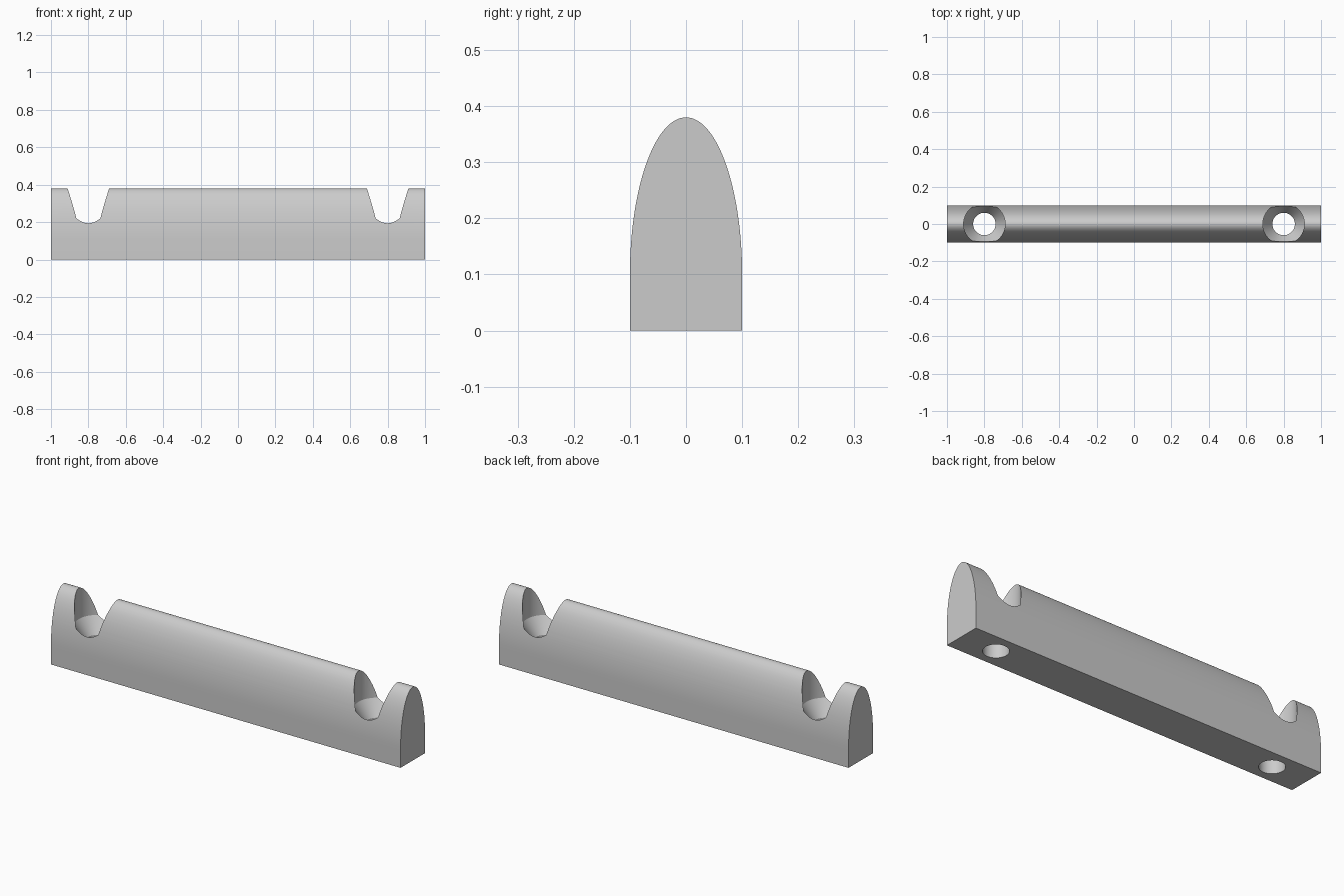
import bpy
import bmesh
from math import sin, cos, pi

cube = bpy.data.objects.get("Cube")
if cube:
    bpy.data.objects.remove(cube, do_unlink=True)

grey = bpy.data.materials.new("light_grey")
grey.use_nodes = True
colour = (0.6, 0.6, 0.6, 1)
grey.diffuse_color = colour
grey.node_tree.nodes["Principled BSDF"].inputs["Base Color"].default_value = colour


def make_object(name, bm):
    bmesh.ops.recalc_face_normals(bm, faces=bm.faces)
    mesh = bpy.data.meshes.new(name)
    bm.to_mesh(mesh)
    bm.free()
    mesh.materials.append(grey)
    obj = bpy.data.objects.new(name, mesh)
    bpy.context.collection.objects.link(obj)
    return obj


# Bar: straight sides under a half-ellipse crown, extruded along x
HALF_WIDTH, SHOULDER, HEIGHT, STEPS = 0.1, 0.1, 0.38, 64
profile = [(-HALF_WIDTH, 0), (HALF_WIDTH, 0)]
for i in range(STEPS + 1):
    a = pi * i / STEPS
    profile.append((HALF_WIDTH * cos(a), SHOULDER + (HEIGHT - SHOULDER) * sin(a)))
bm = bmesh.new()
end = bm.faces.new([bm.verts.new((-1, y, z)) for y, z in profile])
side = bmesh.ops.extrude_face_region(bm, geom=[end])
moved = [v for v in side["geom"] if isinstance(v, bmesh.types.BMVert)]
bmesh.ops.translate(bm, verts=moved, vec=(2, 0, 0))
bar = make_object("bar", bm)


# Screw hole cutter: shaft, tapered seat and wide head clearance
def hole_cutter(name, x):
    sections = [(0.06, -0.1), (0.06, 0.14), (0.111, 0.22), (0.111, 0.5)]
    count = 64
    bm = bmesh.new()
    rings = [[bm.verts.new((x + r * cos(2 * pi * i / count),
                            r * sin(2 * pi * i / count), z))
              for i in range(count)] for r, z in sections]
    for low, high in zip(rings, rings[1:]):
        for i in range(count):
            j = (i + 1) % count
            bm.faces.new((low[i], low[j], high[j], high[i]))
    bm.faces.new(rings[0][::-1])
    bm.faces.new(rings[-1])
    return make_object(name, bm)


cutters = [hole_cutter("left_hole_cutter", 0.8), hole_cutter("right_hole_cutter", -0.8)]
bpy.context.view_layer.objects.active = bar
for cutter in cutters:
    cut = bar.modifiers.new(cutter.name, "BOOLEAN")
    cut.operation = "DIFFERENCE"
    cut.solver = "EXACT"
    cut.object = cutter
    bpy.ops.object.modifier_apply(modifier=cut.name)
    bpy.data.objects.remove(cutter, do_unlink=True)

# Smooth crown and bores with crisp cut edges
bpy.ops.object.select_all(action="DESELECT")
bar.select_set(True)
bpy.ops.object.shade_smooth_by_angle(angle=pi / 7)
